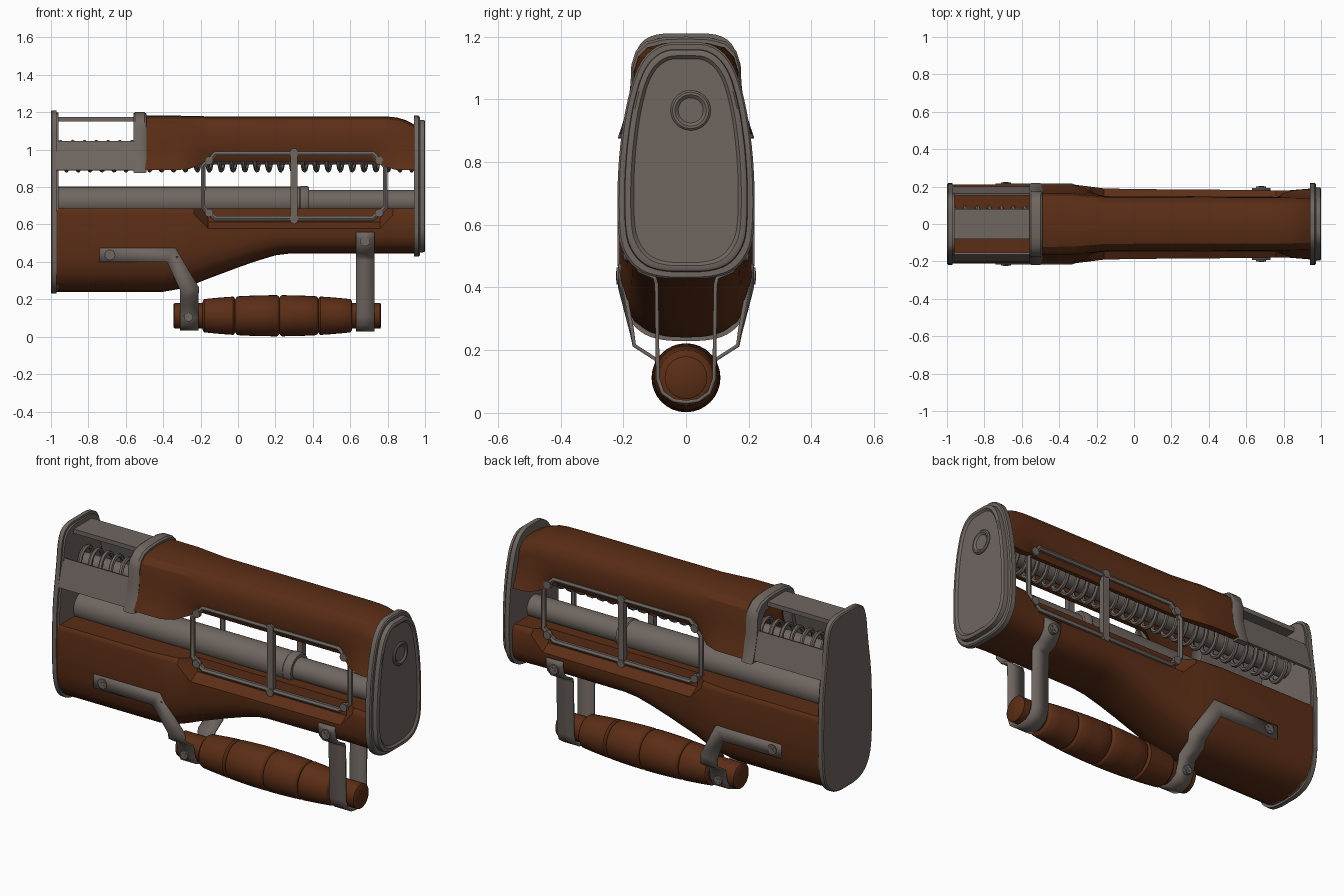
import bpy, bmesh, math

if "Cube" in bpy.data.objects:
    bpy.data.objects.remove(bpy.data.objects["Cube"])


def material(name, rgb):
    m = bpy.data.materials.new(name)
    m.diffuse_color = (*rgb, 1)
    m.use_nodes = True
    m.node_tree.nodes["Principled BSDF"].inputs["Base Color"].default_value = m.diffuse_color
    return m


WOOD = material("wood", (0.105, 0.027, 0.008))
METAL = material("metal", (0.16, 0.133, 0.118))


def finish(ob, mat, angle=35):
    bpy.ops.object.select_all(action='DESELECT')
    ob.select_set(True)
    bpy.context.view_layer.objects.active = ob
    ob.data.materials.clear()
    ob.data.materials.append(mat)
    bpy.ops.object.shade_smooth_by_angle(angle=math.radians(angle))
    return ob


def mesh(name, verts, faces, mat, angle=35):
    bm = bmesh.new()
    vs = [bm.verts.new(v) for v in verts]
    for f in faces:
        bm.faces.new([vs[i] for i in f])
    bmesh.ops.recalc_face_normals(bm, faces=bm.faces)
    me = bpy.data.meshes.new(name)
    bm.to_mesh(me)
    bm.free()
    ob = bpy.data.objects.new(name, me)
    bpy.context.collection.objects.link(ob)
    return finish(ob, mat, angle)


def loft(name, sections, mat, angle=35):
    """sections: list of (x, closed loop of (y, z))"""
    n = len(sections[0][1])
    verts = [(x, y, z) for x, loop in sections for y, z in loop]
    faces = [(k*n+i, k*n+(i+1) % n, (k+1)*n+(i+1) % n, (k+1)*n+i)
             for k in range(len(sections)-1) for i in range(n)]
    faces += [tuple(range(n)), tuple(range(len(verts)-n, len(verts)))]
    return mesh(name, verts, faces, mat, angle)


def lathe(name, profile, mat, z, y=0, seg=32):
    """profile: (x, radius) pairs turned about an x axis"""
    turn = [2*math.pi*i/seg for i in range(seg)]
    return loft(name, [(x, [(y+r*math.cos(a), z+r*math.sin(a)) for a in turn])
                       for x, r in profile], mat)


def both(half):
    return half + [(-y, z) for y, z in reversed(half) if y > 0]


def rounded(loop, times=2):
    for _ in range(times):
        out = []
        for (a, b), (c, d) in zip(loop, loop[1:]+loop[:1]):
            out += [(.75*a+.25*c, .75*b+.25*d), (.25*a+.75*c, .25*b+.75*d)]
        loop = out
    return loop


def scaled(loop, d, cz, hz, hy=.217):
    return [(y*(1-d/hy), cz+(z-cz)*(1-d/hz)) for y, z in loop]


def wire(name, pts, r, mat, closed=False, res=1):
    cu = bpy.data.curves.new(name, 'CURVE')
    cu.dimensions = '3D'
    sp = cu.splines.new('POLY')
    sp.points.add(len(pts)-1)
    for p, co in zip(sp.points, pts):
        p.co = (*co, 1)
    sp.use_cyclic_u = closed
    cu.bevel_depth, cu.bevel_resolution, cu.use_fill_caps = r, res, True
    ob = bpy.data.objects.new(name, cu)
    bpy.context.collection.objects.link(ob)
    bpy.ops.object.select_all(action='DESELECT')
    ob.select_set(True)
    bpy.context.view_layer.objects.active = ob
    bpy.ops.object.convert(target='MESH')
    return finish(bpy.context.object, mat)


def box(name, centre, size, mat, rot=(0, 0, 0)):
    bpy.ops.mesh.primitive_cube_add(size=1, location=centre, rotation=rot)
    ob = bpy.context.object
    ob.name, ob.scale = name, size
    return finish(ob, mat)


def screw(name, x, y, z, r=.027, slots=True):
    bpy.ops.mesh.primitive_cylinder_add(vertices=16, radius=r, depth=.02,
                                        location=(x, y, z), rotation=(math.pi/2, 0, 0))
    bpy.context.object.name = name
    finish(bpy.context.object, METAL)
    if slots:
        for a in (math.pi/4, -math.pi/4):
            box(name+"_cross", (x, y+math.copysign(.008, y), z), (1.3*r, .008, .008),
                METAL, (0, a, 0))


def strap(name, edges):
    """edges: (x1, z1, x2, z2, y) from the top down to the bottom centre, mirrored in y"""
    rows = edges + [(a, b, c, d, -y) for a, b, c, d, y in reversed(edges) if y > 0]
    verts = [v for a, b, c, d, y in rows for v in ((a, y, b), (c, y, d))]
    faces = [(2*i, 2*i+1, 2*i+3, 2*i+2) for i in range(len(rows)-1)]
    ob = mesh(name, verts, faces, METAL, 25)
    mod = ob.modifiers.new("thickness", 'SOLIDIFY')
    mod.thickness, mod.offset = .012, 0


# Lower wooden stock: x, bottom z, half width, shoulder z, ledge half width, ledge z, top half width
def lower(x, zb, w, zr, wm, zm, wt):
    h = (.685-zb)/.445
    return x, both([(0, zb), (.28*w, zb+.004*h), (.55*w, zb+.018*h), (.77*w, zb+.05*h),
                    (.92*w, zb+.1*h), (w, min(zb+.18*h, zr-.02)), (w, zr), (wm, zm), (wt, .685)])


full, cut = (.66, .208, .675, .2), (.578, .13, .612, .115)
loft("lower_stock", [lower(*s) for s in (
    (-.97, .24, .212, *full), (-.4, .24, .212, *full), (-.3, .258, .208, .66, .202, .675, .19),
    (-.235, .28, .2, .655, .192, .67, .18), (-.16, .31, .19, *cut), (0, .37, .187, *cut),
    (.1, .405, .186, *cut), (.2, .435, .185, *cut), (.28, .445, .185, *cut),
    (.76, .445, .18, *cut), (.83, .445, .18, .655, .172, .67, .16),
    (.95, .445, .19, .66, .182, .675, .17))], WOOD, 28)


# Arched shell section: flare half width, bottom z, side half width, top z
def arch(x, wb, zb, ws, zt, t=.035):
    outer = [(wb, zb), (ws+.5*(wb-ws), .5*zb+.5), (ws, 1.02), (.98*ws, zt-.09),
             (.9*ws, zt-.045), (.72*ws, zt-.016), (.42*ws, zt-.003), (0, zt)]
    inner = [(wb-t, zb), (ws-t, 1.0), (ws-t, zt-.12), (.55*ws, zt-.06), (0, zt-.05)]
    return x, both(outer) + [(-y, z) for y, z in inner] + inner[-2::-1]


loft("upper_guard", [arch(*s) for s in (
    (-.5, .212, .89, .17, 1.182), (-.33, .21, .89, .168, 1.182), (-.26, .19, .897, .16, 1.18),
    (-.15, .112, .937, .147, 1.178, .022), (.72, .112, .937, .145, 1.178, .022),
    (.8, .165, .905, .144, 1.177, .03), (.85, .18, .89, .143, 1.172), (.9, .185, .89, .142, 1.157),
    (.95, .185, .89, .138, 1.13))], WOOD, 28)
loft("guard_band", [arch(-.56, .212, .878, .172, 1.193), arch(-.55, .218, .875, .178, 1.2),
                    arch(-.5, .218, .875, .178, 1.2), arch(-.49, .212, .878, .172, 1.193)], METAL)

# Rear end plate
rear = rounded(both([(0, 1.21), (.11, 1.21), (.165, 1.16), (.182, 1.0), (.21, .83), (.219, .68),
                     (.219, .42), (.195, .31), (.14, .25), (.07, .23), (0, .23)]))
loft("rear_plate", [(-1, scaled(rear, .006, .72, .49)), (-.994, rear), (-.97, rear)], METAL)
loft("rear_plate_step", [(-.97, scaled(rear, .012, .72, .49)),
                         (-.96, scaled(rear, .012, .72, .49))], METAL)

# Front end plate with raised rim and recessed face
front = rounded(both([(0, 1.182), (.085, 1.18), (.15, 1.12), (.188, 1.0), (.209, .87), (.219, .74),
                      (.219, .6), (.207, .515), (.155, .45), (.08, .428), (0, .428)]))
steps = [(.94, 0), (.966, 0), (.972, .006), (.972, .022), (.996, .024), (1.0, .03),
         (1.0, .042), (.99, .052)]
loft("front_plate", [(x, scaled(front, d, .805, .377)) for x, d in steps], METAL)
lathe("front_plate_button", [(.985, .064), (.995, .064), (1.0, .058), (1.0, .05),
                             (.995, .043), (.992, .04)], METAL, .965, .015)

# Barrel and recoil spring
lathe("barrel", [(-.97, .08), (.33, .08), (.335, .084), (.37, .084), (.38, .078), (.38, .062),
                 (.95, .062)], METAL, .722)
lathe("spring_core", [(-.97, .045), (.95, .045)], METAL, .965, .012, 20)
turns, n = 30, 16
coil = []
for i in range(turns*n+1):
    a = 2*math.pi*i/n
    coil.append((-.965+1.91*i/(turns*n), .012+.076*math.cos(a), .965+.076*math.sin(a)))
wire("recoil_spring", coil, .012, METAL)

# Flat bar over the open rear section
box("top_bar", (-.76, 0, 1.163), (.42, .16, .024), METAL)

FY = .132
octagon = [(-.187, .69), (-.187, .91), (-.12, .978), (.72, .978), (.787, .91), (.787, .69),
           (.72, .632), (-.12, .632)]
for s, side in ((-1, "front"), (1, "back")):
    # Slanted plate beside the spring
    box(f"spring_side_plate_{side}", (-.76, s*.176, .967), (.42, .012, .158), METAL,
        (s*math.radians(14), 0, 0))
    # Window frame with centre bar and screws
    wire(f"window_frame_{side}", [(x, s*FY, z) for x, z in octagon], .015, METAL, True)
    box(f"window_bar_{side}", (.3, s*FY, .805), (.036, .03, .36), METAL)
    for x, z in ((-.155, .942), (.3, .985), (.755, .942), (-.155, .662), (.3, .625), (.755, .662)):
        screw(f"window_screw_{side}", x, s*(FY+.008), z, .022, False)
    # Bracket screws
    screw(f"rear_bracket_screw_{side}", -.685, s*.212, .437)
    screw(f"rear_grip_screw_{side}", -.265, s*.09, .105, .024)
    screw(f"front_bracket_screw_{side}", .68, s*.19, .51)

# Hand grip with turned segments
profile = [(-.345, .06), (-.34, .068), (-.19, .068)]
cuts = [-.19, -.015, .222, .43, .61]
for a, b in zip(cuts, cuts[1:]):
    for t in (0, .03, .06, .35, .65, .94, .97, 1):
        x = a+(b-a)*t
        r = .11-.022*((x-.21)/.4)**2
        profile.append((x, r-.014 if t in (0, 1) else r-.004 if t in (.03, .97) else r))
profile += [(.61, .068), (.76, .068), (.765, .06)]
lathe("hand_grip", profile, WOOD, .112)

# Brackets holding the grip
strap("front_bracket", [(.63, z, .73, z, y) for y, z in (
    (.186, .56), (.187, .53), (.178, .49), (.147, .452), (.1, .432), (.094, .41),
    (.09, .11), (.075, .065), (.04, .04), (0, .034))])
strap("rear_bracket", [
    (-.74, .4, -.74, .475, .211), (-.38, .4, -.335, .475, .211), (-.31, .25, -.21, .265, .172),
    (-.31, .215, -.21, .215, .165), (-.31, .17, -.21, .17, .095), (-.31, .1, -.21, .1, .08),
    (-.31, .06, -.21, .06, .06), (-.31, .038, -.21, .038, 0)])
